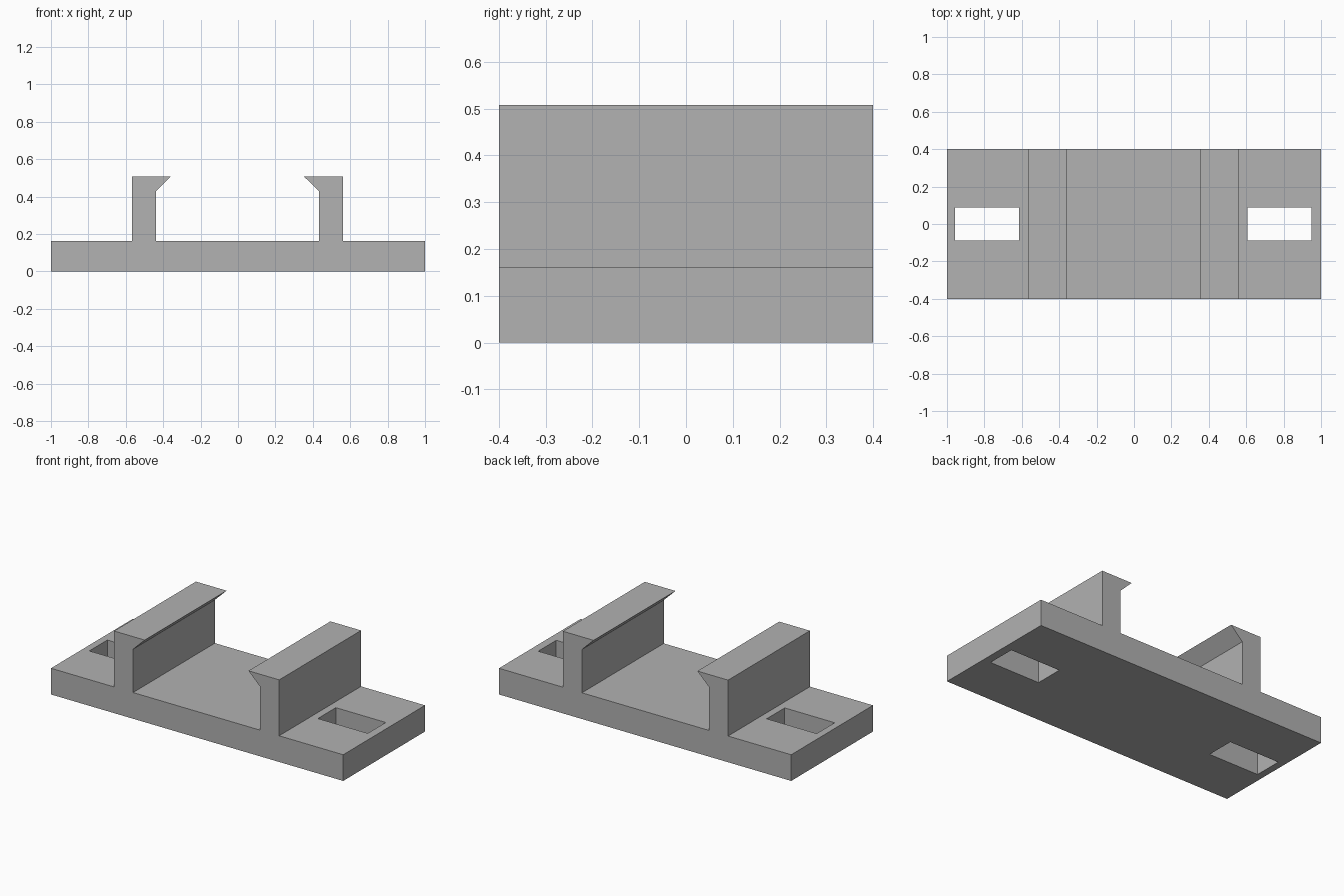
import bpy
import bmesh

default = bpy.data.objects.get("Cube")
if default:
    bpy.data.objects.remove(default, do_unlink=True)

DEPTH = 0.8
BASE_TOP = 0.162
HOOK_LOW = 0.43
TOP = 0.508
MID = -0.003  # the clip sits a hair off centre on the plate

grey = bpy.data.materials.new("plain grey")
grey.use_nodes = True
colour = (0.445, 0.445, 0.445, 1)
grey.diffuse_color = colour
grey.node_tree.nodes["Principled BSDF"].inputs["Base Color"].default_value = colour


def extrude_profile(name, points):
    """Extrude an x-z outline along y."""
    bm = bmesh.new()
    face = bm.faces.new([bm.verts.new((x, -DEPTH / 2, z)) for x, z in points])
    result = bmesh.ops.extrude_face_region(bm, geom=[face])
    moved = [v for v in result["geom"] if isinstance(v, bmesh.types.BMVert)]
    bmesh.ops.translate(bm, verts=moved, vec=(0, DEPTH, 0))
    bmesh.ops.recalc_face_normals(bm, faces=bm.faces)
    mesh = bpy.data.meshes.new(name)
    bm.to_mesh(mesh)
    bm.free()
    mesh.materials.append(grey)
    obj = bpy.data.objects.new(name, mesh)
    bpy.context.collection.objects.link(obj)
    return obj


# Base plate and two inward-hooked walls as one profile
hook = [(0.565, BASE_TOP), (0.565, TOP), (0.355, TOP),
        (0.435, HOOK_LOW), (0.435, BASE_TOP)]
right_hook = [(MID - x, z) for x, z in hook]
left_hook = [(MID + x, z) for x, z in reversed(hook)]
outline = ([(-1, 0), (-1, BASE_TOP)] + right_hook + left_hook
           + [(1, BASE_TOP), (1, 0)])
bracket = extrude_profile("clip_bracket", outline)

# Rectangular mounting slots through the plate
for side, name in ((-1, "right"), (1, "left")):
    bpy.ops.mesh.primitive_cube_add(size=1, location=(MID + side * 0.782, 0, 0.08))
    cutter = bpy.context.object
    cutter.name = name + "_slot_cutter"
    cutter.scale = (0.342, 0.176, 0.4)
    cutter.data.materials.append(grey)
    cutter.hide_render = True
    cutter.hide_set(True)
    cut = bracket.modifiers.new(name + " slot", "BOOLEAN")
    cut.operation = "DIFFERENCE"
    cut.solver = "EXACT"
    cut.object = cutter

# Apply the cuts and drop the cutters
bpy.context.view_layer.update()
evaluated = bracket.evaluated_get(bpy.context.evaluated_depsgraph_get())
cut_mesh = bpy.data.meshes.new_from_object(evaluated)
cutters = [m.object for m in bracket.modifiers]
bracket.modifiers.clear()
bracket.data = cut_mesh
for cutter in cutters:
    bpy.data.objects.remove(cutter, do_unlink=True)
